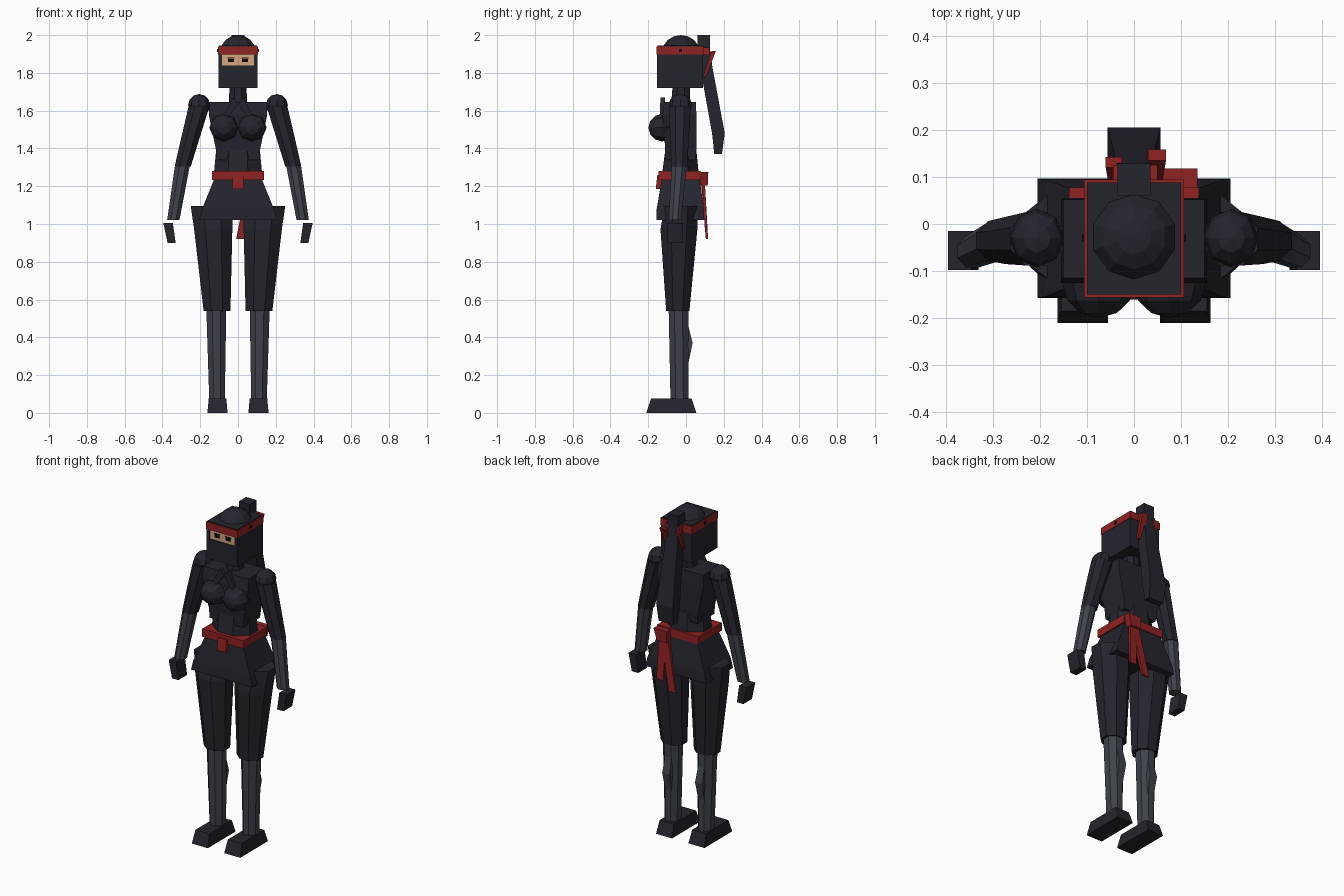
import bpy, bmesh, math
from mathutils import Vector, Matrix


def material(name, rgb):
    m = bpy.data.materials.new(name)
    m.diffuse_color = (*rgb, 1)
    return m


NAVY = material("dark navy cloth", (0.018, 0.018, 0.027))
SLATE = material("slate wraps", (0.048, 0.056, 0.07))
RED = material("red sash", (0.28, 0.016, 0.017))
SKIN = material("skin", (0.66, 0.38, 0.21))
BLACK = material("black", (0.004, 0.004, 0.005))


def finish(bm, name, mat):
    bmesh.ops.recalc_face_normals(bm, faces=bm.faces)
    me = bpy.data.meshes.new(name)
    bm.to_mesh(me)
    bm.free()
    me.materials.append(mat)
    ob = bpy.data.objects.new(name, me)
    bpy.context.collection.objects.link(ob)
    return ob


def rect(x0, x1, y0, y1, z):
    return [(x0, y0, z), (x1, y0, z), (x1, y1, z), (x0, y1, z)]


def octagon(x0, x1, y0, y1, z):
    cx, cy, rx, ry = (x0 + x1) / 2, (y0 + y1) / 2, (x1 - x0) / 2, (y1 - y0) / 2
    k = 1 / math.cos(math.pi / 8)
    return [(cx + rx * k * math.cos(a), cy + ry * k * math.sin(a), z)
            for a in (math.pi / 8 + i * math.pi / 4 for i in range(8))]


def loft(name, rings, mat):
    """Skin a closed solid through a stack of rings."""
    bm = bmesh.new()
    vs = [[bm.verts.new(p) for p in r] for r in rings]
    n = len(vs[0])
    for a, b in zip(vs, vs[1:]):
        for i in range(n):
            j = (i + 1) % n
            bm.faces.new((a[i], a[j], b[j], b[i]))
    bm.faces.new(vs[0])
    bm.faces.new(vs[-1])
    return finish(bm, name, mat)


def boxes(name, sections, mat):
    return loft(name, [rect(*s) for s in sections], mat)


def box(name, x0, x1, y0, y1, z0, z1, mat):
    return boxes(name, [(x0, x1, y0, y1, z0), (x0, x1, y0, y1, z1)], mat)


def ball(name, c, r, mat, seg=8, rings=6, axis='Z'):
    bm = bmesh.new()
    bmesh.ops.create_uvsphere(bm, u_segments=seg, v_segments=rings, radius=1)
    rot = Matrix.Rotation(math.pi / 2, 4, 'X') if axis == 'Y' else Matrix()
    bm.transform(Matrix.Translation(c) @ Matrix.Diagonal((*r, 1)) @ rot)
    return finish(bm, name, mat)


def both(ob):
    """Mirror a right-hand part across the body."""
    ob.modifiers.new("mirror", 'MIRROR')
    return ob


# Head: hood with a face slit, rounded crown, headband
box("hood_mask", -.103, .103, -.153, .09, 1.72, 1.84, NAVY)
box("hood_back", -.103, .103, -.14, .09, 1.84, 1.897, NAVY)
both(box("hood_side", .084, .103, -.153, -.14, 1.84, 1.897, NAVY))
box("face", -.084, .084, -.147, -.139, 1.84, 1.897, SKIN)
both(box("eye", .022, .052, -.15, -.146, 1.858, 1.874, BLACK))
both(box("eyebrow", .018, .056, -.15, -.146, 1.876, 1.882, BLACK))
box("headband", -.106, .106, -.156, .094, 1.897, 1.94, RED)
boxes("hood_top", [(-.1, .1, -.15, .088, 1.93), (-.1, .1, -.15, .088, 1.945)], NAVY)
ball("crown", (0, -.027, 1.915), (.097, .097, .085), NAVY, 10, 8)
both(box("headband_stud", .1, .11, -.038, -.022, 1.911, 1.927, BLACK))

# Headband knot and tails
boxes("headband_tail_long", [(.02, .06, .09, .105, 1.78), (.03, .068, .135, .158, 1.915)], RED)
boxes("headband_tail_short", [(-.055, -.025, .09, .102, 1.8), (-.06, -.025, .12, .142, 1.91)], RED)
box("headband_knot", -.045, .05, .09, .125, 1.895, 1.935, RED)

# Ponytail
boxes("ponytail", [(-.05, .05, .15, .19, 1.37), (-.056, .056, .138, .205, 1.48),
                   (-.04, .04, .075, .14, 1.83), (-.035, .035, .06, .128, 1.92),
                   (-.035, .035, .06, .128, 2.0)], NAVY)

# Neck and torso
loft("neck", [octagon(-.045, .045, -.08, .02, 1.62), octagon(-.045, .045, -.07, .02, 1.74)], NAVY)
loft("torso", [octagon(-.13, .13, -.13, .07, 1.24), octagon(-.116, .116, -.11, .055, 1.39)], NAVY)
boxes("chest", [(-.112, .112, -.11, .05, 1.34), (-.118, .118, -.11, .055, 1.40),
                (-.155, .155, -.125, .055, 1.58), (-.15, .15, -.115, .052, 1.645)], NAVY)
both(ball("bust", (.075, -.125, 1.51), (.077, .074, .073), NAVY, 8, 6, 'Y'))

# Crossed collar straps
both(loft("collar", [[(.055, -.14, 1.56), (.085, -.14, 1.56), (.085, -.11, 1.56), (.055, -.11, 1.56)],
                     [(0, -.135, 1.635), (.025, -.135, 1.67), (.025, -.11, 1.67), (0, -.11, 1.635)]], NAVY))

# Belt with front knot and rear bow
box("belt", -.138, .138, -.145, .078, 1.232, 1.28, RED)
boxes("belt_front_knot", [(-.028, .028, -.16, -.12, 1.185), (-.03, .03, -.152, -.12, 1.26)], RED)
boxes("belt_bow", [(.05, .115, .065, .115, 1.205), (.05, .135, .065, .118, 1.275)], RED)
boxes("belt_tail_inner", [(-.01, .035, .105, .117, .92), (.05, .095, .08, .1, 1.22)], RED)
boxes("belt_tail_outer", [(.075, .12, .1, .112, .97), (.065, .11, .085, .1, 1.22)], RED)

# Flared tunic skirt
boxes("skirt", [(-.205, .205, -.157, .097, 1.02), (-.19, .19, -.155, .095, 1.08),
                (-.125, .125, -.128, .072, 1.24)], NAVY)

# Legs and feet
both(loft("thigh", [octagon(.04, .182, -.105, .018, .54), octagon(.03, .232, -.135, .06, .97),
                    octagon(.03, .25, -.115, .06, 1.095)], NAVY))
both(loft("shin", [octagon(.07, .152, -.082, .014, .06), octagon(.062, .168, -.092, .012, .56)], SLATE))
both(boxes("calf", [(.09, .13, .0, .012, .26), (.085, .135, -.01, .035, .37),
                    (.09, .13, .0, .01, .47)], SLATE))
both(boxes("foot", [(.055, .162, -.21, .055, 0), (.062, .155, -.185, .03, .075)], NAVY))

# Arms: tilted sleeve, wrapped forearm, separate hand
both(ball("shoulder", (.206, -.03, 1.63), (.058, .062, .058), NAVY, 8, 6))
both(loft("upper_arm", [octagon(.25, .335, -.078, .006, 1.305), octagon(.205, .302, -.085, .015, 1.45),
                        octagon(.152, .262, -.088, .025, 1.62)], NAVY))
both(loft("forearm", [octagon(.31, .375, -.092, -.025, 1.02), octagon(.254, .333, -.076, .004, 1.315)], SLATE))
both(boxes("hand", [(.33, .373, -.098, -.015, .9), (.345, .395, -.098, -.015, 1.005)], NAVY))
